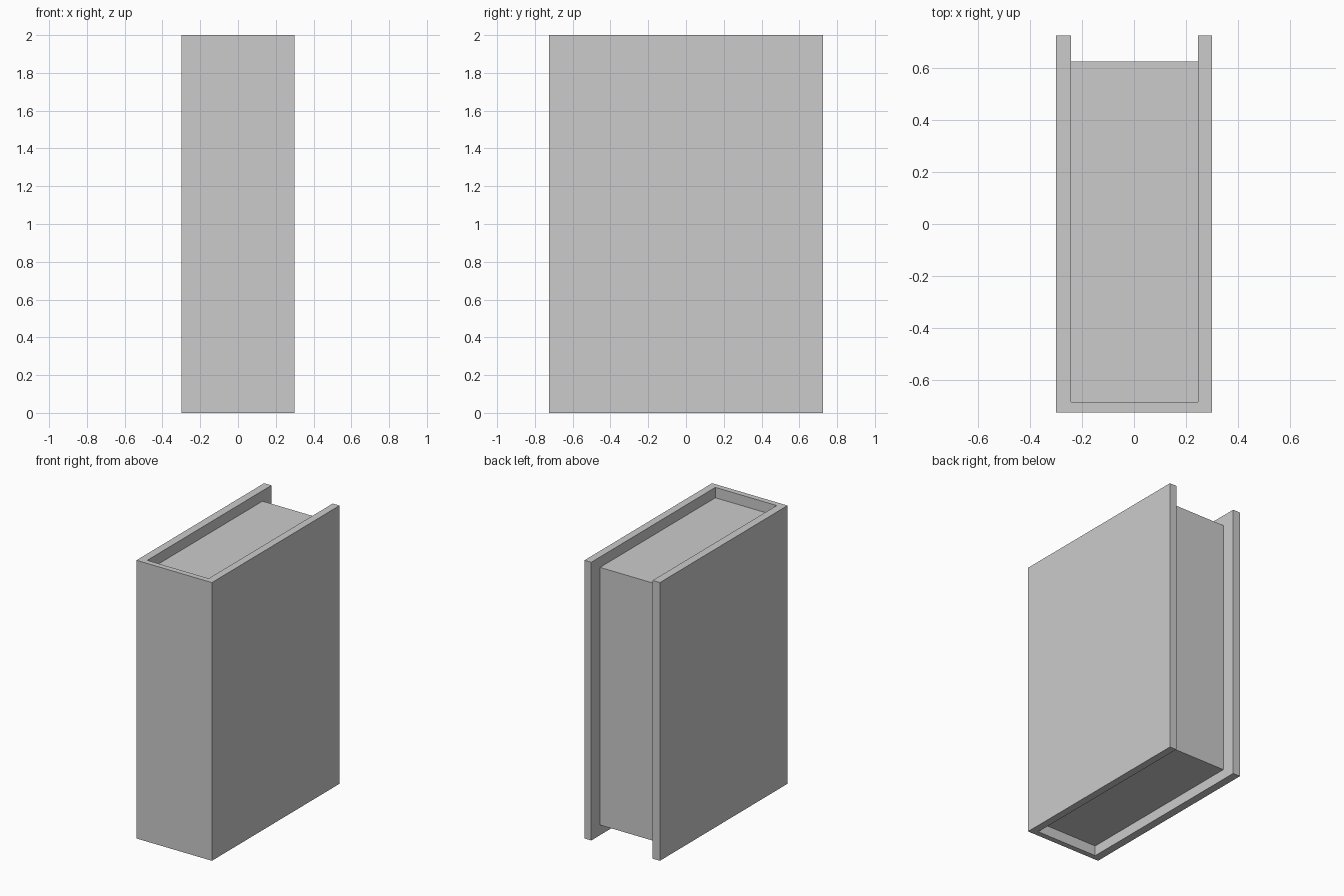
import bpy
import bmesh

if "Cube" in bpy.data.objects:
    bpy.data.objects.remove(bpy.data.objects["Cube"])


def extrude_outline(name, outline, z0, z1):
    """Solid prism from an xy outline between two heights."""
    bm = bmesh.new()
    base = bm.faces.new([bm.verts.new((x, y, z0)) for x, y in outline])
    result = bmesh.ops.extrude_face_region(bm, geom=[base])
    top = [g for g in result["geom"] if isinstance(g, bmesh.types.BMVert)]
    bmesh.ops.translate(bm, verts=top, vec=(0, 0, z1 - z0))
    bmesh.ops.recalc_face_normals(bm, faces=bm.faces)
    mesh = bpy.data.meshes.new(name)
    bm.to_mesh(mesh)
    bm.free()
    obj = bpy.data.objects.new(name, mesh)
    bpy.context.collection.objects.link(obj)
    return obj


W, D = 0.30, 0.725            # half width and half depth of the cover
LEFT, RIGHT = -0.242, 0.246   # inner faces of the boards
SPINE, FORE = -0.685, 0.625   # inner spine face and page fore edge

# Hard cover: two boards joined by the spine at the front
extrude_outline("book_cover", [
    (-W, -D), (W, -D), (W, D), (RIGHT, D),
    (RIGHT, SPINE), (LEFT, SPINE), (LEFT, D), (-W, D)], 0.0, 2.0)

# Page block: recessed at the top, bottom and fore edge
extrude_outline("page_block", [
    (LEFT, SPINE), (RIGHT, SPINE), (RIGHT, FORE), (LEFT, FORE)], 0.073, 1.925)
